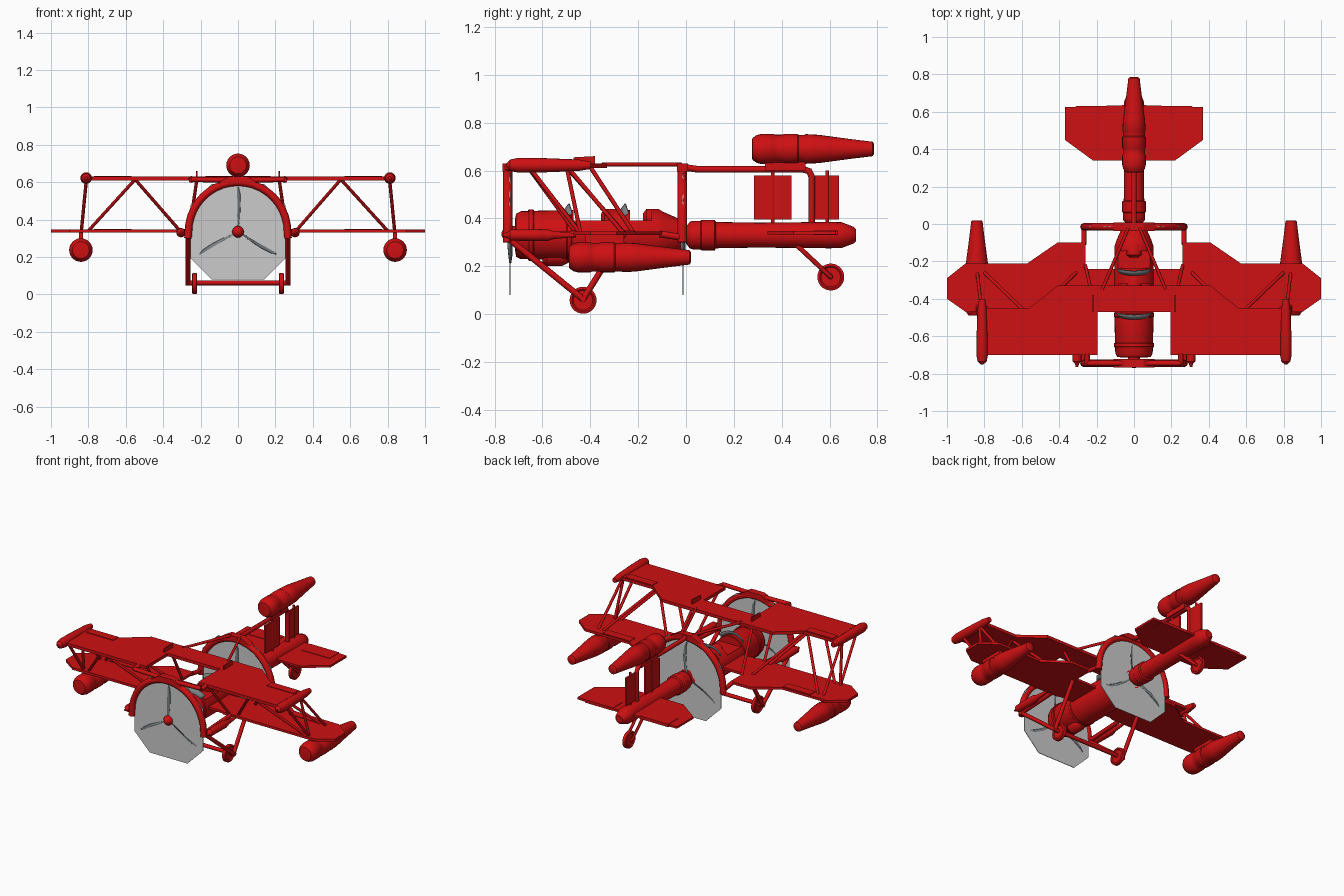
import bpy, bmesh, math
from mathutils import Vector

if "Cube" in bpy.data.objects:
    bpy.data.objects.remove(bpy.data.objects["Cube"])


def material(name, rgb):
    m = bpy.data.materials.new(name)
    m.diffuse_color = (*rgb, 1)
    m.use_nodes = True
    m.node_tree.nodes["Principled BSDF"].inputs["Base Color"].default_value = m.diffuse_color
    return m


RED = material("red paint", (0.62, 0.005, 0.006))
PALE = material("pale grey disc", (0.6, 0.6, 0.6))
GREY = material("blade grey", (0.2, 0.22, 0.23))


def finish(name, bm, mat=RED, smooth=True):
    bmesh.ops.recalc_face_normals(bm, faces=bm.faces[:])
    me = bpy.data.meshes.new(name)
    bm.to_mesh(me)
    bm.free()
    ob = bpy.data.objects.new(name, me)
    bpy.context.collection.objects.link(ob)
    me.materials.append(mat)
    if smooth:
        activate(ob)
        bpy.ops.object.shade_smooth_by_angle(angle=math.radians(35))
    return ob


def activate(ob):
    bpy.ops.object.select_all(action='DESELECT')
    ob.select_set(True)
    bpy.context.view_layer.objects.active = ob


def lathe(name, profile, x=0, z=0, n=24, mat=RED):
    """Solid of revolution along y from (y, radius) pairs."""
    bm = bmesh.new()
    rings = [[bm.verts.new((x + r * math.cos(2 * math.pi * i / n), y,
                            z + r * math.sin(2 * math.pi * i / n))) for i in range(n)]
             for y, r in profile]
    for a, b in zip(rings, rings[1:]):
        for i in range(n):
            j = (i + 1) % n
            bm.faces.new((a[i], a[j], b[j], b[i]))
    bm.faces.new(rings[0])
    bm.faces.new(rings[-1])
    return finish(name, bm, mat)


def slab(name, outline, axis, at, thick, mat=RED):
    """Flat plate from a 2D outline, normal to the chosen axis."""
    place = {'x': lambda a, b, c: (c, a, b), 'y': lambda a, b, c: (a, c, b),
             'z': lambda a, b, c: (a, b, c)}[axis]
    bm = bmesh.new()
    lo, hi = [[bm.verts.new(place(a, b, at + s * thick / 2)) for a, b in outline] for s in (-1, 1)]
    bm.faces.new(lo)
    bm.faces.new(hi)
    for i in range(len(lo)):
        j = (i + 1) % len(lo)
        bm.faces.new((lo[i], lo[j], hi[j], hi[i]))
    return finish(name, bm, mat, False)


def tubes(name, paths, r, mirror=False):
    """Round bars along point lists, optionally on both sides."""
    if mirror:
        paths = paths + [[(-x, y, z) for x, y, z in p] for p in paths]
    cu = bpy.data.curves.new(name, 'CURVE')
    cu.dimensions = '3D'
    cu.bevel_depth = r
    cu.bevel_resolution = 2
    cu.use_fill_caps = True
    for p in paths:
        sp = cu.splines.new('POLY')
        sp.points.add(len(p) - 1)
        for pt, co in zip(sp.points, p):
            pt.co = (*co, 1)
    ob = bpy.data.objects.new(name, cu)
    bpy.context.collection.objects.link(ob)
    cu.materials.append(RED)
    activate(ob)
    bpy.ops.object.convert(target='MESH')
    bpy.ops.object.shade_smooth_by_angle(angle=math.radians(50))
    return ob


def box(name, lo, hi, mat=RED):
    return slab(name, [(lo[0], lo[1]), (hi[0], lo[1]), (hi[0], hi[1]), (lo[0], hi[1])],
                'z', (lo[2] + hi[2]) / 2, hi[2] - lo[2], mat)


# Both wings share one plan, the lower one set back with added pointed tips
def wing(name, half, z, thick):
    return slab(name, half + [(-x, y) for x, y in reversed(half)], 'z', z, thick)


wing("upper_wing", [(0.195, -0.47), (0.195, -0.70), (0.81, -0.70), (0.81, -0.45),
                    (0.56, -0.45), (0.41, -0.33)], 0.62, 0.02)
wing("lower_wing", [(0.2, -0.46), (0.22, -0.47), (0.9, -0.47), (1.0, -0.40), (1.0, -0.29),
                    (0.9, -0.21), (0.57, -0.21), (0.41, -0.10), (0.26, -0.10), (0.26, -0.24)],
     0.338, 0.016)
for s in (-1, 1):
    for name, y, z in (("upper_aileron", -0.48, 0.631), ("lower_aileron", -0.24, 0.347)):
        x0, x1 = sorted((s * 0.57, s * 0.77))
        box(name, (x0, y - 0.03, z - 0.003), (x1, y + 0.025, z + 0.003))
    slab("wing_fence", [(-0.47, 0.62), (-0.38, 0.62), (-0.38, 0.66), (-0.47, 0.655)],
         'x', s * 0.22, 0.008)

# Fuselage with two open cockpits
body = lathe("fuselage", [(-0.715, 0.06), (-0.71, 0.09), (-0.69, 0.1), (-0.5, 0.105), (-0.12, 0.105),
                          (-0.09, 0.095), (-0.01, 0.06)], 0, 0.33, 32)
for y0, y1 in ((-0.47, -0.32), (-0.235, -0.145)):
    cut = box("cockpit_cutter", (-0.085, y0, 0.385), (0.085, y1, 0.5))
    cut.hide_render = True
    cut.hide_viewport = True
    mod = body.modifiers.new("cockpit", 'BOOLEAN')
    mod.operation = 'DIFFERENCE'
    mod.object = cut
    mod.solver = 'EXACT'
    # Curved windshield ahead of each cockpit
    bm = bmesh.new()
    rows = [[bm.verts.new((r * math.sin(a), y0 - 0.045 + dy + 0.04 * (1 - math.cos(a)), 0.33 + r * math.cos(a)))
             for a in [math.radians(-45 + 9 * i) for i in range(11)]]
            for r, dy in ((0.1, 0), (0.133, 0.025))]
    for i in range(10):
        bm.faces.new((rows[0][i], rows[0][i + 1], rows[1][i + 1], rows[1][i]))
    w = finish("windshield", bm, GREY)
    w.modifiers.new("glass", 'SOLIDIFY').thickness = 0.006
    lathe("headrest", [(y1 - 0.035, 0.02), (y1 - 0.02, 0.04), (y1 + 0.03, 0.04), (y1 + 0.06, 0.02)], 0, 0.4)
for y in (-0.66, -0.5):
    lathe("fuselage_band", [(y, 0.104), (y + 0.005, 0.108), (y + 0.02, 0.108), (y + 0.025, 0.104)], 0, 0.33, 32)
lathe("belly_cooler", [(-0.6, 0.03), (-0.58, 0.045), (-0.52, 0.045), (-0.49, 0.03)], 0, 0.245)

# Two propellers, each with a disc, an arch and a hub
H = 0.335
disc = [(0.14, -0.255), (0.255, -0.14), (0.255, 0.14), (0.14, 0.255)]
disc = [(x, H + z) for x, z in disc] + [(-x, H + z) for x, z in reversed(disc)]
for label, yd, yring in (("front", -0.735, -0.745), ("rear", -0.012, -0.015)):
    slab(label + "_propeller_disc", disc, 'y', yd, 0.004, PALE)
    arc = [(0.265 * math.cos(math.radians(a)), yring, H + 0.265 * math.sin(math.radians(a)))
           for a in range(0, 181, 9)]
    tubes(label + "_arch", [[(0.268, yring, 0.3)] + arc + [(-0.268, yring, 0.3)]], 0.02)
    slab(label + "_arch_crown", [(-0.11, 0.595), (0.11, 0.595), (0.05, 0.63), (-0.05, 0.63)],
         'y', yring, 0.045)
    lathe(label + "_hub", [(yd - 0.035, 0.008), (yd - 0.03, 0.018), (yd - 0.015, 0.03),
                           (yd + 0.02, 0.033), (yd + 0.03, 0.03)], 0, H)
    bm = bmesh.new()
    for k in range(3):
        t = 2 * math.pi * k / 3
        st = []
        # rows: distance out, half width, sideways bow, twist
        for d, w, bow, tw in ((0.02, 0.009, 0, 1.1), (0.08, 0.014, 0.006, 0.9), (0.15, 0.016, 0.01, 0.6),
                              (0.21, 0.013, 0.007, 0.4), (0.24, 0.005, 0, 0.3)):
            ring = []
            for u, v in ((w, 0), (0, 0.005), (-w, 0), (0, -0.005)):
                x = bow + u * math.cos(tw) - v * math.sin(tw)
                y = u * math.sin(tw) + v * math.cos(tw)
                ring.append(bm.verts.new((x * math.cos(t) + d * math.sin(t), yd + y,
                                          H - x * math.sin(t) + d * math.cos(t))))
            st.append(ring)
        for a, b in zip(st, st[1:]):
            for i in range(4):
                bm.faces.new((a[i], a[(i + 1) % 4], b[(i + 1) % 4], b[i]))
        bm.faces.new(st[-1])
    finish(label + "_propeller", bm, GREY)

# Frame bars tying the arches to the wings
tubes("wing_frame", [[(0.268, -0.745, 0.32), (0.268, -0.46, 0.335)],
                     [(0.268, -0.015, 0.32), (0.268, -0.11, 0.335)],
                     [(0.25, -0.745, 0.61), (0.25, -0.69, 0.62)],
                     [(0, -0.745, 0.61), (0.25, -0.745, 0.615)]], 0.014, True)
tubes("roof_bars", [[(0.17, -0.35, 0.625), (0.03, -0.02, 0.625)]], 0.009, True)

# Interplane and cabane struts
struts = []
for yu, yl in ((-0.66, -0.44), (-0.5, -0.26)):
    struts += [[(0.81, yu, 0.62), (0.838, yl, 0.335)], [(0.55, yu, 0.615), (0.31, yl, 0.34)],
               [(0.55, yu, 0.615), (0.8, yl, 0.34)]]
struts += [[(0.81, -0.5, 0.62), (0.838, -0.44, 0.335)], [(0.22, -0.66, 0.615), (0.26, -0.46, 0.34)],
           [(0.22, -0.4, 0.615), (0.26, -0.22, 0.34)]]
tubes("wing_struts", struts, 0.009, True)


# Long pods under the lower wing tips and on top of the tail
def pod(name, x, y, z):
    lathe(name, [(y + dy, r) for dy, r in (
        (0, 0.02), (0.002, 0.045), (0.02, 0.058), (0.04, 0.063), (0.09, 0.063), (0.095, 0.06), (0.13, 0.06),
        (0.135, 0.063), (0.19, 0.063), (0.195, 0.059), (0.22, 0.059), (0.225, 0.062), (0.28, 0.059),
        (0.4, 0.043), (0.505, 0.03), (0.51, 0.022))], x, z)


pod("tail_pod", 0, 0.275, 0.69)
for s in (-1, 1):
    pod("wingtip_pod", s * 0.84, -0.49, 0.237)
    box("pod_pylon", (s * 0.84 - 0.01, -0.42, 0.28), (s * 0.84 + 0.01, -0.26, 0.335))
    lathe("upper_tip_pod", [(-0.75, 0.008), (-0.735, 0.024), (-0.7, 0.031), (-0.6, 0.03), (-0.45, 0.024),
                            (-0.4, 0.016)], s * 0.812, 0.622, 16)
    lathe("wing_gun", [(-0.765, 0.006), (-0.745, 0.012), (-0.735, 0.023), (-0.58, 0.025), (-0.55, 0.016),
                       (-0.46, 0.008)], s * 0.305, 0.33, 16)

# Rear boom, top rail and tail surfaces
lathe("tail_boom", [(0, 0.035), (0.015, 0.055), (0.03, 0.06), (0.06, 0.06), (0.065, 0.064), (0.12, 0.064),
                    (0.125, 0.055), (0.3, 0.052), (0.6, 0.055), (0.65, 0.054), (0.7, 0.035), (0.71, 0.025)],
      0, 0.33)
tubes("top_rail", [[(0, -0.02, 0.615), (0, 0.05, 0.605), (0, 0.49, 0.605), (0, 0.515, 0.597),
                    (0, 0.525, 0.575), (0, 0.525, 0.37)]], 0.014)
box("tail_pod_mount", (-0.02, 0.33, 0.6), (0.02, 0.5, 0.64))
for name, y0, y1 in (("tail_fin", 0.285, 0.44), ("rudder", 0.54, 0.64)):
    slab(name, [(y0, 0.395), (y1, 0.395), (y1, 0.58), (y0, 0.58)], 'x', 0, 0.012)
    tubes(name + "_post", [[(0, (y0 + y1) / 2, 0.36), (0, (y0 + y1) / 2, 0.6)]], 0.008)
wing("tailplane", [(0.06, 0.34), (0.22, 0.34), (0.37, 0.45), (0.37, 0.625), (0.06, 0.635)], 0.34, 0.014)
for s in (-1, 1):
    x0, x1 = sorted((s * 0.1, s * 0.31))
    box("elevator", (x0, 0.53, 0.33), (x1, 0.632, 0.35))


# Landing gear
def wheel(name, x, y, z, r=0.058):
    bm = bmesh.new()
    prof = [(-0.008, r * 0.7), (-0.014, r * 0.8), (-0.01, r * 0.97), (0.01, r * 0.97), (0.014, r * 0.8),
            (0.008, r * 0.7)]
    n = 28
    rings = [[bm.verts.new((x + dx, y + q * math.cos(2 * math.pi * i / n), z + q * math.sin(2 * math.pi * i / n)))
              for i in range(n)] for dx, q in prof]
    for a, b in zip(rings, rings[1:]):
        for i in range(n):
            j = (i + 1) % n
            bm.faces.new((a[i], a[j], b[j], b[i]))
    bm.faces.new(rings[0])
    bm.faces.new(rings[-1])
    finish(name, bm)


for s in (-1, 1):
    wheel("main_wheel", s * 0.232, -0.43, 0.058)
tubes("axle", [[(-0.28, -0.43, 0.062), (0.28, -0.43, 0.062)]], 0.013)
tubes("main_gear_legs", [[(0.268, -0.735, 0.31), (0.268, -0.43, 0.062)],
                         [(0.268, -0.43, 0.062), (0.268, -0.26, 0.335)]], 0.013, True)
wheel("tail_wheel", 0, 0.605, 0.155)
tubes("tail_gear_leg", [[(0.022, 0.45, 0.3), (0.022, 0.605, 0.155), (0.0, 0.605, 0.155)]], 0.01, True)
